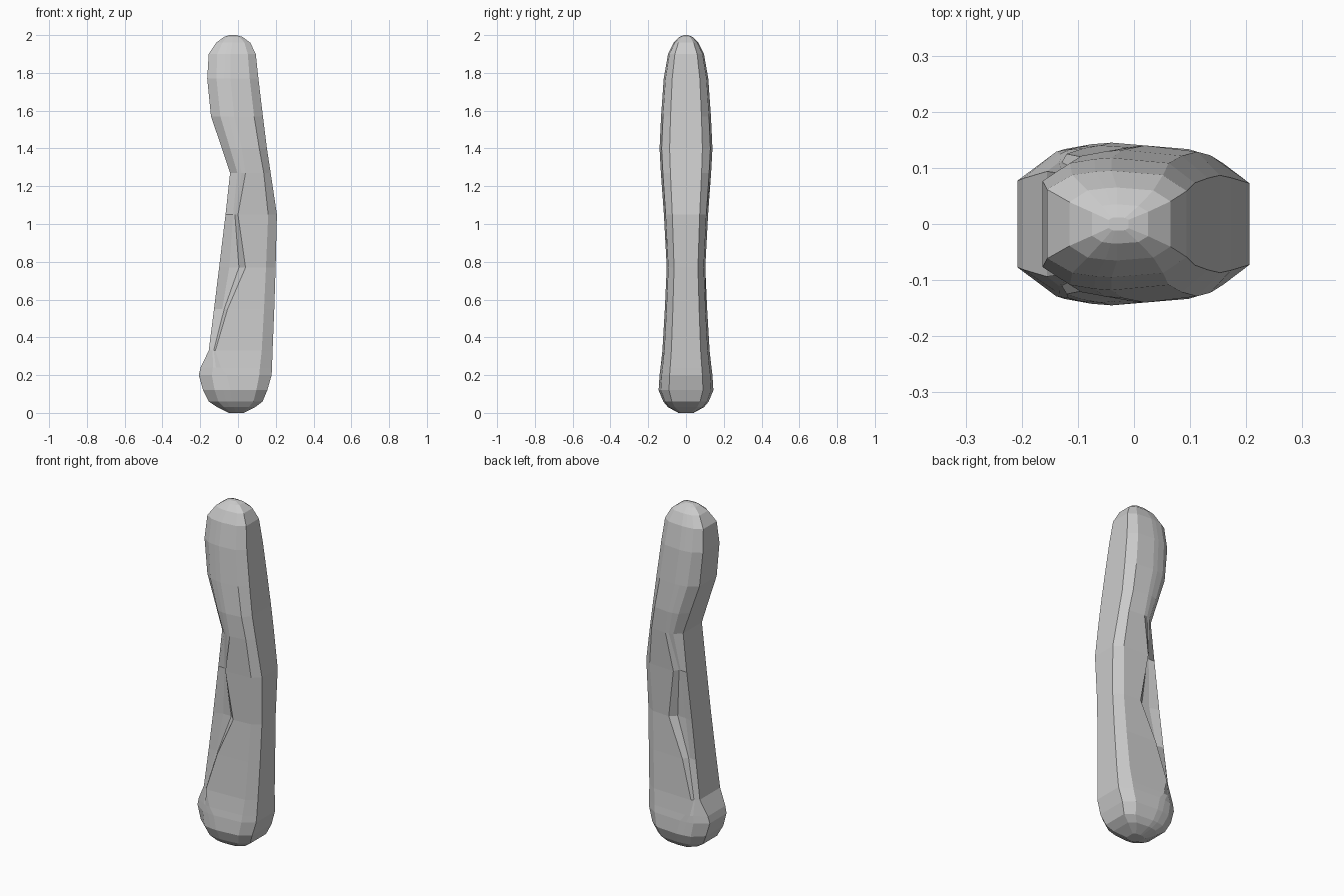
import bpy, bmesh

# Stations: z, left x, right x, half depth, side-edge x, recess depth factor, left-face factor
STATIONS = [
    (0.00, -0.05, 0.03, 0.040, -0.01, 0.92, 0.55),
    (0.03, -0.11, 0.09, 0.095, -0.02, 0.92, 0.55),
    (0.06, -0.155, 0.13, 0.120, -0.03, 0.92, 0.55),
    (0.12, -0.185, 0.155, 0.145, -0.04, 0.92, 0.55),
    (0.20, -0.208, 0.178, 0.140, -0.06, 0.92, 0.55),
    (0.24, -0.198, 0.180, 0.135, -0.09, 0.92, 0.60),
    (0.33, -0.155, 0.183, 0.125, -0.12, 0.88, 0.75),
    (0.55, -0.127, 0.192, 0.112, -0.055, 0.72, 0.80),
    (0.77, -0.100, 0.199, 0.102, 0.04, 0.68, 0.85),
    (1.05, -0.066, 0.206, 0.117, 0.00, 0.75, 0.75),
    (1.27, -0.042, 0.173, 0.133, 0.04, 0.92, 0.65),
    (1.40, -0.085, 0.153, 0.140, 0.02, 0.92, 0.60),
    (1.57, -0.143, 0.132, 0.132, -0.02, 0.92, 0.60),
    (1.77, -0.163, 0.108, 0.118, -0.04, 0.92, 0.65),
    (1.90, -0.155, 0.094, 0.095, -0.04, 0.92, 0.65),
    (1.96, -0.115, 0.065, 0.065, -0.03, 0.92, 0.60),
    (1.99, -0.075, 0.025, 0.035, -0.03, 0.92, 0.60),
    (2.00, -0.045, -0.01, 0.012, -0.03, 0.92, 0.60),
]


def half_section(left, right, h, edge, g, e):
    w = right - left
    inner = left + min(0.18 * w, 0.6 * (edge - left))
    recess = g < 0.9
    valley = edge - 0.25 * (edge - left)
    return [
        (right, 0.62 * h),
        (right - 0.17 * w, 0.92 * h),
        (edge, h),
        (valley, (g if recess else 0.98) * h),
        (inner, g * h),
        (left, e * h),
    ]


# Curved grip with recessed flanks, lofted through the stations
bm = bmesh.new()
rings = []
for z, *params in STATIONS:
    half = half_section(*params)
    outline = half + [(x, -y) for x, y in reversed(half)]
    rings.append([bm.verts.new((x, y, z)) for x, y in outline])

for low, high in zip(rings, rings[1:]):
    n = len(low)
    for i in range(n):
        j = (i + 1) % n
        bm.faces.new((low[i], low[j], high[j], high[i]))

# End caps
bm.faces.new(list(reversed(rings[0])))
bm.faces.new(rings[-1])
bmesh.ops.recalc_face_normals(bm, faces=bm.faces)

mesh = bpy.data.meshes.new("curved_grip")
bm.to_mesh(mesh)
bm.free()
bpy.context.collection.objects.link(bpy.data.objects.new("curved_grip", mesh))
